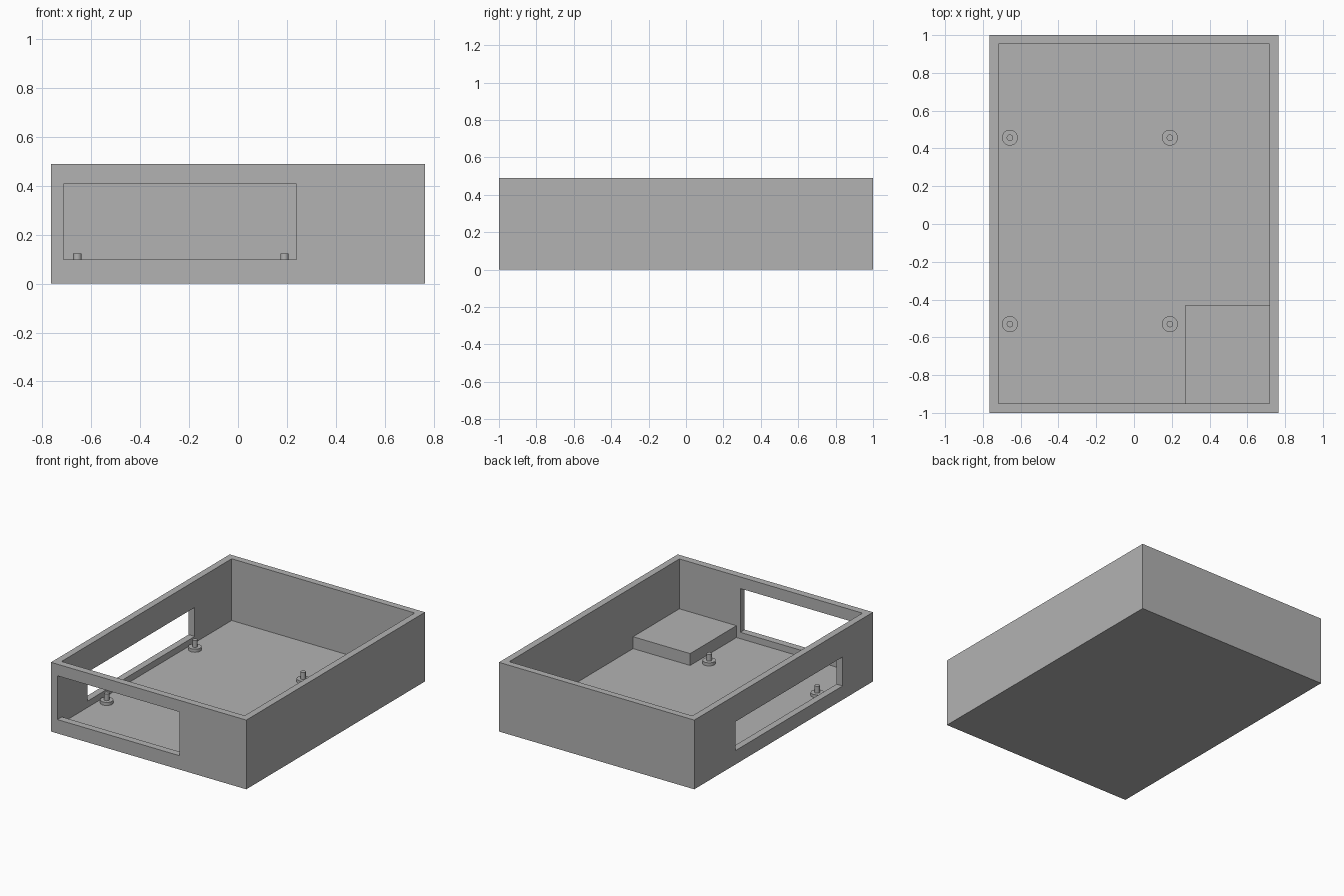
import bpy
from math import radians

old = bpy.data.objects.get("Cube")
if old:
    bpy.data.objects.remove(old, do_unlink=True)

# Single grey plastic
grey = bpy.data.materials.new("grey_plastic")
grey.use_nodes = True
colour = (0.448, 0.448, 0.448, 1)
grey.diffuse_color = colour
grey.node_tree.nodes["Principled BSDF"].inputs["Base Color"].default_value = colour


def box(name, x, y, z):
    """Box from (min, max) ranges on each axis."""
    ranges = (x, y, z)
    bpy.ops.mesh.primitive_cube_add(size=1, location=[(a + b) / 2 for a, b in ranges])
    ob = bpy.context.object
    ob.name = name
    ob.scale = [b - a for a, b in ranges]
    bpy.ops.object.transform_apply(location=False, rotation=False, scale=True)
    ob.data.materials.append(grey)
    return ob


def cylinder(name, radius, x, y, bottom, top):
    bpy.ops.mesh.primitive_cylinder_add(vertices=40, radius=radius, depth=top - bottom,
                                        location=(x, y, (bottom + top) / 2))
    ob = bpy.context.object
    ob.name = name
    ob.data.materials.append(grey)
    bpy.ops.object.shade_smooth_by_angle(angle=radians(40))


def cut(target, cutter):
    mod = target.modifiers.new("cut", "BOOLEAN")
    mod.operation = "DIFFERENCE"
    mod.solver = "EXACT"
    mod.object = cutter
    bpy.context.view_layer.objects.active = target
    bpy.ops.object.modifier_apply(modifier=mod.name)
    bpy.data.objects.remove(cutter, do_unlink=True)


W, L, H = 0.765, 1.0, 0.49     # half width, half length, height
FLOOR = 0.053
IN_X, IN_Y0, IN_Y1 = 0.717, -0.95, 0.953

# Open tray with a front window and a right-hand side window
case = box("case", (-W, W), (-L, L), (0, H))
cut(case, box("cavity_cutter", (-IN_X, IN_X), (IN_Y0, IN_Y1), (FLOOR, H + 0.2)))
cut(case, box("front_window_cutter", (-0.714, 0.24), (-1.1, -0.9), (0.098, 0.408)))
cut(case, box("side_window_cutter", (-0.9, -0.68), (-0.66, 0.54), (0.098, 0.303)))

# Raised block in the front corner, let into the walls and floor
box("corner_block", (0.27, IN_X + 0.01), (-0.96, -0.432), (FLOOR - 0.01, 0.137))

# Four standoffs: a wide collar with a thin pin
for x, side in ((-0.657, "right"), (0.19, "left")):
    for y, end in ((-0.53, "front"), (0.457, "back")):
        cylinder(f"{end}_{side}_collar", 0.042, x, y, FLOOR - 0.005, 0.075)
        cylinder(f"{end}_{side}_pin", 0.017, x, y, 0.07, 0.123)
